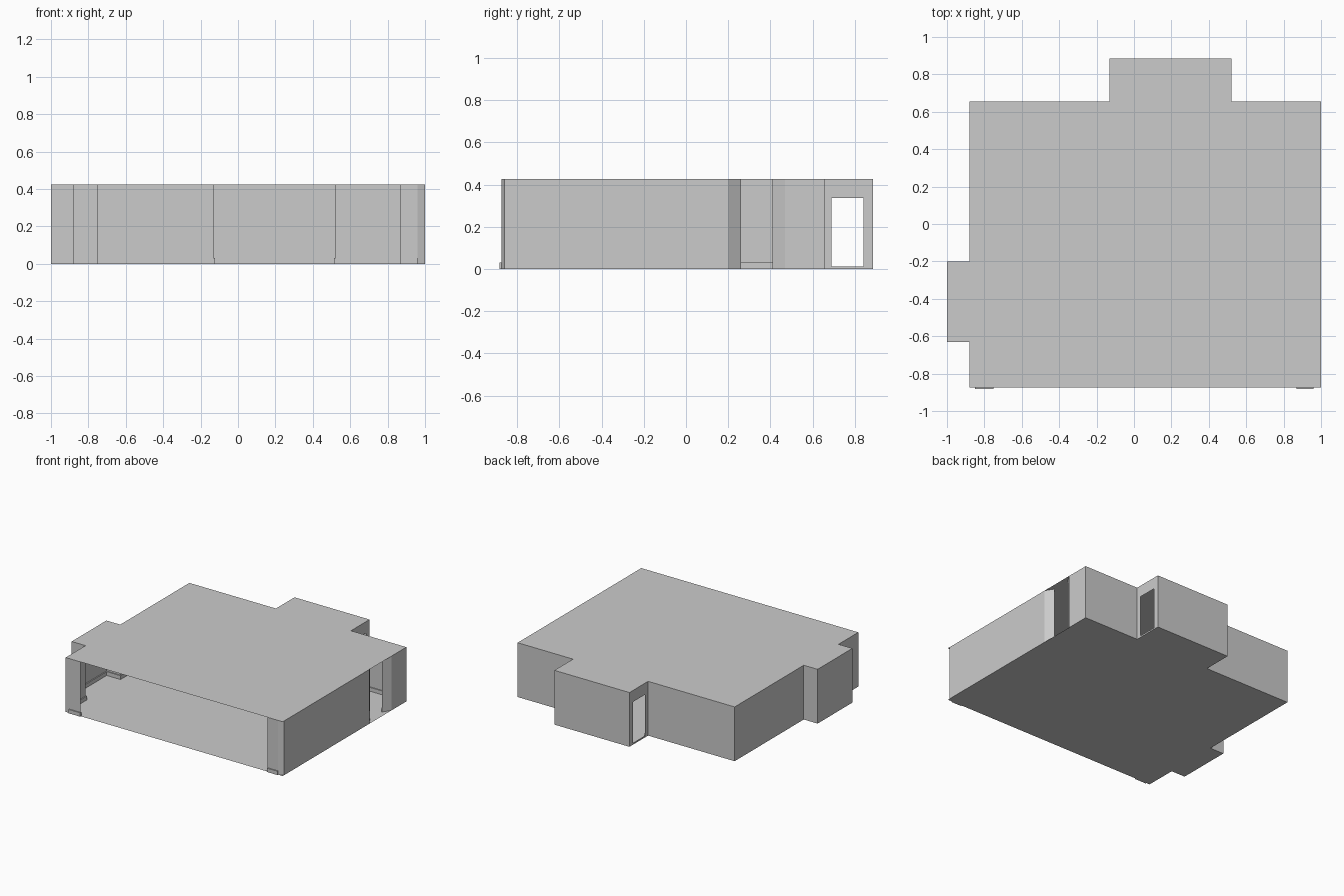
import bpy, bmesh
from mathutils import Vector

cube = bpy.data.objects.get("Cube")
if cube:
    bpy.data.objects.remove(cube, do_unlink=True)

HEIGHT = 0.425
BOARD_H, BOARD_T = 0.03, 0.008
LEFT, RIGHT, FRONT, BACK = -0.88, 1.0, -0.875, 0.655
BAY_R, BAY_L, BAY_BACK = -0.13, 0.52, 0.885
DOOR_A, DOOR_B, DOOR_SILL, DOOR_TOP = 0.69, 0.84, 0.012, 0.335

grey = bpy.data.materials.new("plain_grey")
grey.use_nodes = True
colour = (0.6, 0.6, 0.6, 1)
grey.diffuse_color = colour
grey.node_tree.nodes["Principled BSDF"].inputs["Base Color"].default_value = colour


def finish(name, bm):
    mesh = bpy.data.meshes.new(name)
    bm.to_mesh(mesh)
    bm.free()
    mesh.materials.append(grey)
    obj = bpy.data.objects.new(name, mesh)
    bpy.context.collection.objects.link(obj)
    return obj


def slab(name, outline, z, flip=False):
    bm = bmesh.new()
    face = bm.faces.new([bm.verts.new((x, y, z)) for x, y in outline])
    if flip:
        face.normal_flip()
    finish(name, bm)


def wall(name, path, z0=0, z1=HEIGHT):
    bm = bmesh.new()
    cols = [[bm.verts.new((x, y, z)) for z in (z0, z1)] for x, y in path]
    for a, b in zip(cols, cols[1:]):
        bm.faces.new((a[0], b[0], b[1], a[1]))
    finish(name, bm)


def inset_path(path, distance):
    """Mitred copy of a path, moved to its left."""
    pts = [Vector(p) for p in path]
    normals = []
    for a, b in zip(pts, pts[1:]):
        d = (b - a).normalized()
        normals.append(Vector((-d.y, d.x)))
    result = []
    for i, p in enumerate(pts):
        n1 = normals[max(i - 1, 0)]
        n2 = normals[min(i, len(normals) - 1)]
        result.append(p + (n1 + n2) * distance / (1 + n1.dot(n2)))
    return result


def baseboard(name, path):
    bm = bmesh.new()
    rings = []
    for p, q in zip(path, inset_path(path, BOARD_T)):
        corners = ((p, 0), (q, 0), (q, BOARD_H), (p, BOARD_H))
        rings.append([bm.verts.new((c[0], c[1], z)) for c, z in corners])
    for a, b in zip(rings, rings[1:]):
        for i in range(4):
            j = (i + 1) % 4
            bm.faces.new((a[i], b[i], b[j], a[j]))
    bm.faces.new(rings[0])
    bm.faces.new(rings[-1][::-1])
    bmesh.ops.recalc_face_normals(bm, faces=bm.faces[:])
    finish(name, bm)


# Floor and ceiling share the outline of the room with its two bays
side_bay = [(LEFT, -0.2), (-1, -0.2), (-1, -0.63), (LEFT, -0.63)]
outline = [(LEFT, FRONT), (RIGHT, FRONT), (RIGHT, BACK), (BAY_L, BACK),
           (BAY_L, BAY_BACK), (BAY_R, BAY_BACK), (BAY_R, BACK),
           (LEFT, BACK)] + side_bay
slab("floor", outline, 0, flip=True)
slab("ceiling", outline, HEIGHT)

# Walls between the openings, running anticlockwise, with splayed jambs
runs = {
    "left_wall": [(0.87, FRONT), (0.96, FRONT), (RIGHT, -0.86),
                  (RIGHT, 0.2), (0.96, 0.26)],
    "back_left_wall": [(0.96, 0.41), (RIGHT, 0.47), (RIGHT, BACK),
                       (BAY_L, BACK), (BAY_L, DOOR_A)],
    "back_bay_wall": [(BAY_L, DOOR_B), (BAY_L, BAY_BACK),
                      (BAY_R, BAY_BACK), (BAY_R, DOOR_B)],
    "right_wall": [(BAY_R, DOOR_A), (BAY_R, BACK), (LEFT, BACK)]
                  + side_bay + [(LEFT, FRONT), (-0.75, FRONT)],
}
for name, path in runs.items():
    wall(name, path)
    baseboard(name + "_baseboard", path)

# Wall above and below the two doorways of the back bay
for side, x, a, b in (("left", BAY_L, DOOR_A, DOOR_B),
                      ("right", BAY_R, DOOR_B, DOOR_A)):
    wall(side + "_doorway_lintel", [(x, a), (x, b)], DOOR_TOP, HEIGHT)
    wall(side + "_doorway_sill", [(x, a), (x, b)], 0, DOOR_SILL)

# Short boards on the outside of the front posts
for side, a, b in (("right", -0.75, -0.85), ("left", 0.96, 0.87)):
    baseboard(side + "_front_board", [(a, FRONT), (b, FRONT)])
